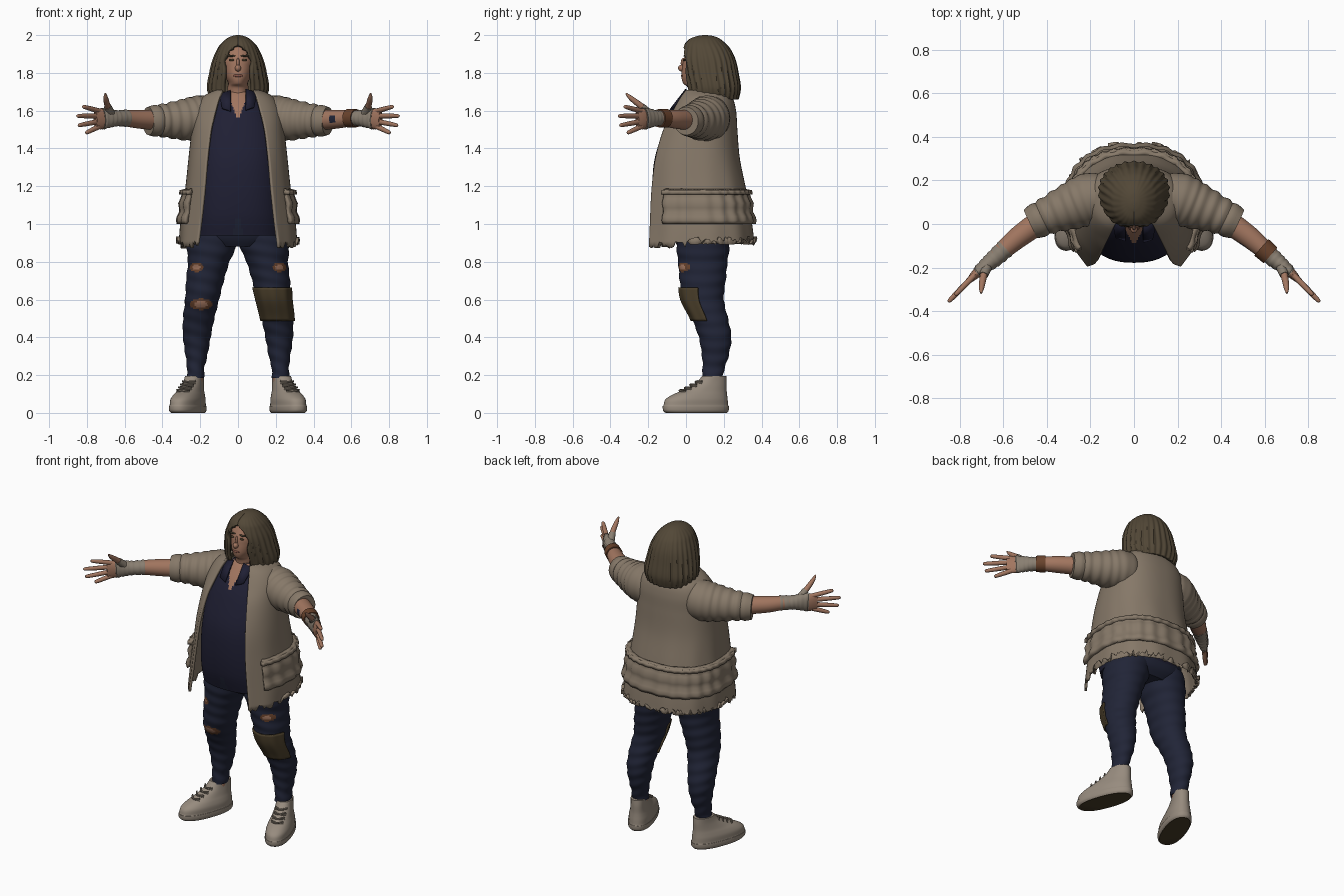
import bpy
import math
import random
from mathutils import Vector

random.seed(4)
if "Cube" in bpy.data.objects:
    bpy.data.objects.remove(bpy.data.objects["Cube"], do_unlink=True)


def material(name, *rgb):
    mat = bpy.data.materials.new(name)
    mat.use_nodes = True
    mat.diffuse_color = (*rgb, 1)
    mat.node_tree.nodes["Principled BSDF"].inputs["Base Color"].default_value = (*rgb, 1)
    return mat


coat = material("coat beige", 0.24, 0.19, 0.14)
navy = material("shirt navy", 0.014, 0.014, 0.034)
denim = material("trouser denim", 0.015, 0.018, 0.038)
hair = material("hair brown", 0.085, 0.064, 0.038)
skin = material("skin", 0.36, 0.18, 0.115)
canvas = material("shoe canvas", 0.31, 0.26, 0.21)
wrap = material("wrist wrap", 0.25, 0.21, 0.165)
leather = material("leather", 0.14, 0.055, 0.025)
patch = material("patch olive", 0.065, 0.046, 0.022)
lips = material("lips", 0.24, 0.09, 0.065)
TAU = math.tau
built = []


def make(name, verts, faces, mats, paint=None, thick=0):
    mesh = bpy.data.meshes.new(name)
    mesh.from_pydata(verts, [], faces)
    for mat in mats:
        mesh.materials.append(mat)
    if paint:
        for poly in mesh.polygons:
            poly.material_index = paint(poly.center)
    obj = bpy.data.objects.new(name, mesh)
    bpy.context.collection.objects.link(obj)
    if thick:
        obj.modifiers.new("thickness", "SOLIDIFY").thickness = thick
    built.append(obj)
    return obj


def smooth_rows(rows, steps):
    """Interpolate rows of numbers with a smooth spline."""
    out = []
    for i in range(len(rows) - 1):
        a, b, c, d = (rows[max(0, min(len(rows) - 1, i + k))] for k in (-1, 0, 1, 2))
        for step in range(steps):
            u = step / steps
            out.append([q + u / 2 * (r - p + u * (2 * p - 5 * q + 4 * r - s + u * (3 * (q - r) + s - p)))
                        for p, q, r, s in zip(a, b, c, d)])
    return out + [list(rows[-1])]


def skin_faces(count, cols, closed, caps):
    faces = []
    for r in range(count - 1):
        for i in range(cols if closed else cols - 1):
            j = (i + 1) % cols
            faces.append((r * cols + i, r * cols + j, (r + 1) * cols + j, (r + 1) * cols + i))
    if caps[0]:
        faces.append(tuple(reversed(range(cols))))
    if caps[1]:
        faces.append(tuple(range((count - 1) * cols, count * cols)))
    return faces


def power_of(value, power):
    return math.copysign(abs(value) ** power, value)


def loft(name, rows, mats, arc=None, clip=None, bump=None, caps=None, segs=72, power=0.85, steps=8, **extra):
    """Rows: height, centre x, half width, front y, back y, half opening at front."""
    rows = [tuple(r) + (0,) * (6 - len(r)) for r in rows]
    closed = arc is None and not any(r[5] for r in rows)
    rows = smooth_rows(rows, steps)
    if clip:
        rows = [r for r in rows if clip[0] <= r[0] <= clip[1]]
    cols = segs if closed else segs + 1
    verts = []
    for z, cx, rx, front, back, gap in rows:
        start = math.asin(min(0.95, max(0, gap) / rx) ** (1 / power))
        stretch = 1 / math.cos(start) ** power
        low, high = arc or (start, TAU - start)
        mid, ry = (front + back) / 2, (back - front) / 2
        for i in range(cols):
            t = low + (high - low) * i / segs
            grow = bump(t, z) if bump else 0
            depth = -power_of(math.cos(t), power) * (ry + grow)
            verts.append((cx + power_of(math.sin(t), power) * (rx + grow),
                          mid + depth * (stretch if depth < 0 else 1), z))
    caps = caps or (closed, closed)
    return make(name, verts, skin_faces(len(rows), cols, closed, caps), mats, **extra)


def limb(name, points, mats, side=1, segs=20, steps=6, ripple=None, **extra):
    """Tube through points of x, y, z, half width, half height."""
    rows = smooth_rows(points, steps)
    verts = []
    for k, (x, y, z, w, h) in enumerate(rows):
        tangent = Vector(rows[min(k + 1, len(rows) - 1)][:3]) - Vector(rows[max(k - 1, 0)][:3])
        across = Vector((0, 0, 1)).cross(tangent).normalized()
        up = tangent.cross(across).normalized()
        grow = ripple(k / len(rows)) if ripple else 0
        for i in range(segs):
            t = TAU * i / segs
            p = Vector((x, y, z)) + across * (w + grow) * math.cos(t) + up * (h + grow) * math.sin(t)
            verts.append((p.x * side, p.y, p.z))
    faces = skin_faces(len(rows), segs, True, (True, True))
    if side < 0:
        faces = [f[::-1] for f in faces]
    return make(name, verts, faces, mats, **extra)


def blob(name, place, size, mat):
    x, y, z = place
    rows = [(z + size[2] * math.sin(a), x, max(0.001, size[0] * math.cos(a)),
             y - size[1] * math.cos(a), y + size[1] * math.cos(a))
            for a in (math.pi * (k / 8 - 0.5) for k in range(9))]
    return loft(name, rows, [mat], segs=20, steps=2, power=1)


# Head and face
loft("head", [(1.56, 0, 0.07, -0.03, 0.16), (1.66, 0, 0.058, 0.01, 0.16), (1.72, 0, 0.056, 0.01, 0.17),
              (1.745, 0, 0.052, -0.015, 0.19), (1.78, 0, 0.068, -0.024, 0.2), (1.83, 0, 0.08, -0.02, 0.2),
              (1.88, 0, 0.083, -0.01, 0.2), (1.95, 0, 0.06, 0.03, 0.18)], [skin], power=0.95)
blob("nose", (0, -0.022, 1.825), (0.016, 0.02, 0.018), skin)
blob("nose_bridge", (0, -0.012, 1.85), (0.009, 0.016, 0.03), skin)
blob("mouth", (0, -0.021, 1.785), (0.026, 0.006, 0.007), lips)
for s in (1, -1):
    blob("eye", (s * 0.034, -0.009, 1.868), (0.014, 0.006, 0.006), patch)
    blob("eyebrow", (s * 0.036, -0.006, 1.89), (0.022, 0.007, 0.005), hair)

# Bobbed hair with strands and a parted fringe
loft("hair", [(1.66, 0, 0.145, 0.03, 0.275, 0.09), (1.72, 0, 0.162, 0.015, 0.287, 0.078),
              (1.8, 0, 0.15, 0, 0.275, 0.078), (1.87, 0, 0.133, -0.005, 0.26, 0.076),
              (1.92, 0, 0.112, -0.01, 0.238, 0.045), (1.95, 0, 0.094, -0.008, 0.215, 0.005),
              (1.98, 0, 0.062, 0.02, 0.18), (1.995, 0, 0.032, 0.06, 0.145), (2.0, 0, 0.01, 0.09, 0.11)],
     [hair], segs=120, power=0.95, caps=(False, True), thick=0.02,
     bump=lambda t, z: 0.004 * math.cos(26 * t) * min(1, (2 - z) * 6))

# Shirt with open neck, hem notch and collar
def shirt_paint(c):
    if c.y < 0.06 and c.z > 1.55 and abs(c.x) < (c.z - 1.55) * 0.4:
        return 1
    return 2 if c.y < 0 and abs(c.x) < (1.05 - c.z) * 0.3 else 0


loft("shirt", [(0.94, 0, 0.235, -0.14, 0.24), (1.05, 0, 0.24, -0.168, 0.27), (1.2, 0, 0.235, -0.178, 0.27),
               (1.35, 0, 0.22, -0.165, 0.24), (1.5, 0, 0.2, -0.115, 0.23), (1.6, 0, 0.16, -0.065, 0.21),
               (1.67, 0, 0.1, -0.01, 0.19), (1.7, 0, 0.07, 0.02, 0.17)],
     [navy, skin, denim], segs=160, steps=12, paint=shirt_paint)
for s in (1, -1):
    make("shirt_collar", [(s * x, y, z) for x, y, z in
                          ((0.04, 0.005, 1.71), (0.1, 0.01, 1.69), (0.085, -0.065, 1.615), (0.04, -0.08, 1.6))],
         [(0, 1, 2, 3)], [navy], thick=0.01)

# Open coat with ragged hem and gathered pocket band
coat_rows = [(0.9, 0, 0.312, -0.195, 0.365, 0.215), (1.0, 0, 0.305, -0.19, 0.352, 0.2),
             (1.18, 0, 0.28, -0.182, 0.32, 0.18), (1.35, 0, 0.262, -0.162, 0.285, 0.165),
             (1.5, 0, 0.245, -0.12, 0.272, 0.145), (1.6, 0, 0.23, -0.07, 0.265, 0.12),
             (1.67, 0, 0.19, -0.03, 0.245, 0.1), (1.71, 0, 0.12, 0.0, 0.2, 0.085)]
body = loft("coat", coat_rows, [coat], segs=140, thick=0.015,
            bump=lambda t, z: 0.006 * math.cos(11 * t) * max(0, 1.4 - z))
for v in body.data.vertices:
    if v.co.z < 0.902:
        v.co.z += random.uniform(-0.03, 0.01) + (0.025 if v.co.y > 0 else 0)
loft("pocket_band", coat_rows, [coat], arc=(1, TAU - 1), clip=(1.0, 1.18), thick=0.025, segs=120,
     bump=lambda t, z: 0.018 + 0.006 * math.sin(z * 75) + 0.004 * math.cos(t * 23))
loft("pocket_trim", coat_rows, [coat], arc=(1, TAU - 1), clip=(1.15, 1.185), thick=0.03, segs=120,
     bump=lambda t, z: 0.027 + 0.003 * math.cos(t * 37))

# Hips
loft("hips", [(0.88, 0, 0.16, -0.03, 0.2), (0.93, 0, 0.235, -0.06, 0.24), (1.02, 0, 0.24, -0.08, 0.25),
              (1.1, 0, 0.22, -0.08, 0.24)], [denim])


def tear(c, x, z, w, h):
    return math.hypot((c.x - x) / w, (c.z - z) / h) if c.y < 0.06 else 9


def build_leg(s):
    rows = [(0.185, s * 0.225, 0.046, 0.085, 0.193), (0.24, s * 0.224, 0.046, 0.088, 0.205),
            (0.3, s * 0.22, 0.057, 0.085, 0.225), (0.4, s * 0.218, 0.073, 0.068, 0.24),
            (0.5, s * 0.208, 0.083, 0.03, 0.222), (0.6, s * 0.19, 0.09, -0.02, 0.2),
            (0.7, s * 0.175, 0.1, -0.033, 0.21), (0.8, s * 0.155, 0.11, -0.042, 0.22),
            (0.88, s * 0.14, 0.13, -0.05, 0.23), (0.97, s * 0.125, 0.125, -0.05, 0.235)]

    def paint(c):
        d = tear(c, s * 0.22, 0.77, 0.03, 0.02)
        if s < 0:
            d = min(d, tear(c, -0.195, 0.575, 0.05, 0.025))
        return 1 if d < 0.7 else 2 if d < 1.2 else 0

    loft("trouser_leg", rows, [denim, skin, leather], segs=96, steps=12, power=0.95, paint=paint,
         bump=lambda t, z: 0.002 * math.sin(z * 90 + 2 * math.sin(t)))
    if s > 0:
        loft("knee_patch", rows, [patch], arc=(-1.4, 1.4), clip=(0.485, 0.67), power=0.95, thick=0.012,
             bump=lambda t, z: 0.009 + 0.002 * math.cos(t * 9))
    loft("ankle", [(0.12, s * 0.227, 0.04, 0.1, 0.19), (0.24, s * 0.225, 0.04, 0.1, 0.19)], [skin])


def build_shoe(s):
    rows = [(0, 0, 0.068, -0.17, 0.168), (0.012, 0, 0.076, -0.184, 0.178), (0.035, 0, 0.077, -0.186, 0.18),
            (0.04, 0, 0.073, -0.182, 0.176), (0.07, 0, 0.072, -0.172, 0.173), (0.095, 0, 0.065, -0.135, 0.17),
            (0.12, 0, 0.056, -0.075, 0.168), (0.16, 0, 0.048, 0.0, 0.168), (0.195, 0, 0.046, 0.035, 0.165)]
    parts = [loft("shoe", rows, [canvas, patch], steps=4, power=0.88, paint=lambda c: int(c.z < 0.001))]
    for front, z in ((-0.09, 0.116), (-0.06, 0.13), (-0.03, 0.146), (0, 0.162)):
        for tilt in (0.006, -0.006):
            parts.append(limb("shoe_lace", [(-0.036, front + 0.018, z - tilt, 0.005, 0.005),
                                            (0, front - 0.004, z + 0.002, 0.005, 0.005),
                                            (0.036, front + 0.018, z + tilt, 0.005, 0.005)], [wrap], segs=8))
    for part in parts:
        part.location = (s * 0.265, 0.055, 0)
        part.rotation_euler.z = s * math.radians(20)


def build_arm(s):
    limb("sleeve", [(0.13, 0.12, 1.56, 0.1, 0.115), (0.2, 0.115, 1.56, 0.12, 0.12), (0.28, 0.085, 1.552, 0.11, 0.11),
                    (0.38, 0.045, 1.548, 0.088, 0.09), (0.47, 0.002, 1.545, 0.07, 0.073)], [coat], s,
         segs=40, steps=12, ripple=lambda u: 0.006 * u * math.sin(u * 50))
    limb("rolled_cuff", [(0.415, 0.03, 1.546, 0.076, 0.078), (0.44, 0.017, 1.546, 0.082, 0.084),
                         (0.475, 0.0, 1.545, 0.072, 0.074)], [coat], s, segs=32)
    limb("forearm", [(0.42, 0.02, 1.55, 0.055, 0.055), (0.53, -0.06, 1.555, 0.05, 0.049),
                     (0.6, -0.12, 1.56, 0.042, 0.042), (0.65, -0.165, 1.56, 0.036, 0.038)], [skin, denim], s,
         segs=32, steps=12,
         paint=lambda c: int(0.485 < c.x < 0.515 and 1.535 < c.z < 1.575 and c.y < -0.05))
    limb("wrist_wrap", [(0.59, -0.112, 1.56, 0.044, 0.045), (0.64, -0.157, 1.56, 0.04, 0.042),
                        (0.68, -0.19, 1.56, 0.034, 0.05), (0.72, -0.222, 1.557, 0.026, 0.058)], [wrap], s,
         segs=28, ripple=lambda u: 0.002 * math.sin(u * 40))
    limb("palm", [(0.66, -0.175, 1.56, 0.028, 0.042), (0.72, -0.224, 1.557, 0.023, 0.055),
                  (0.755, -0.258, 1.555, 0.014, 0.05)], [skin], s)
    if s > 0:
        limb("leather_bracelet", [(0.585, -0.107, 1.56, 0.05, 0.05), (0.627, -0.144, 1.56, 0.048, 0.048)],
             [leather], s, segs=28)
    # Four spread fingers, then the thumb
    tips = ((1.598, 0.822, 1.622), (1.572, 0.853, 1.572), (1.543, 0.845, 1.522), (1.516, 0.805, 1.482))
    for base, tip_x, tip_z in tips:
        start, end = Vector((0.735, -0.237, base)), Vector((tip_x, -0.24 - (tip_x - 0.735), tip_z))
        limb("finger", [(*start.lerp(end, f), r, r) for f, r in
                        ((0, 0.014), (0.5, 0.013), (0.93, 0.01), (1, 0.003))], [skin], s, segs=12, steps=4)
    limb("thumb", [(0.675, -0.19, 1.58, 0.022, 0.02), (0.69, -0.235, 1.622, 0.017, 0.017),
                   (0.7, -0.29, 1.665, 0.013, 0.013), (0.702, -0.318, 1.692, 0.004, 0.004)], [skin], s, segs=12)
    limb("thumb_wrap", [(0.67, -0.183, 1.573, 0.025, 0.024), (0.69, -0.235, 1.622, 0.02, 0.02)], [wrap], s, segs=12)


for side in (1, -1):
    build_leg(side)
    build_shoe(side)
    build_arm(side)

# Smooth shading with crisp edges
bpy.ops.object.select_all(action="DESELECT")
for obj in built:
    obj.select_set(True)
bpy.context.view_layer.objects.active = built[0]
bpy.ops.object.shade_smooth_by_angle(angle=math.radians(40))
